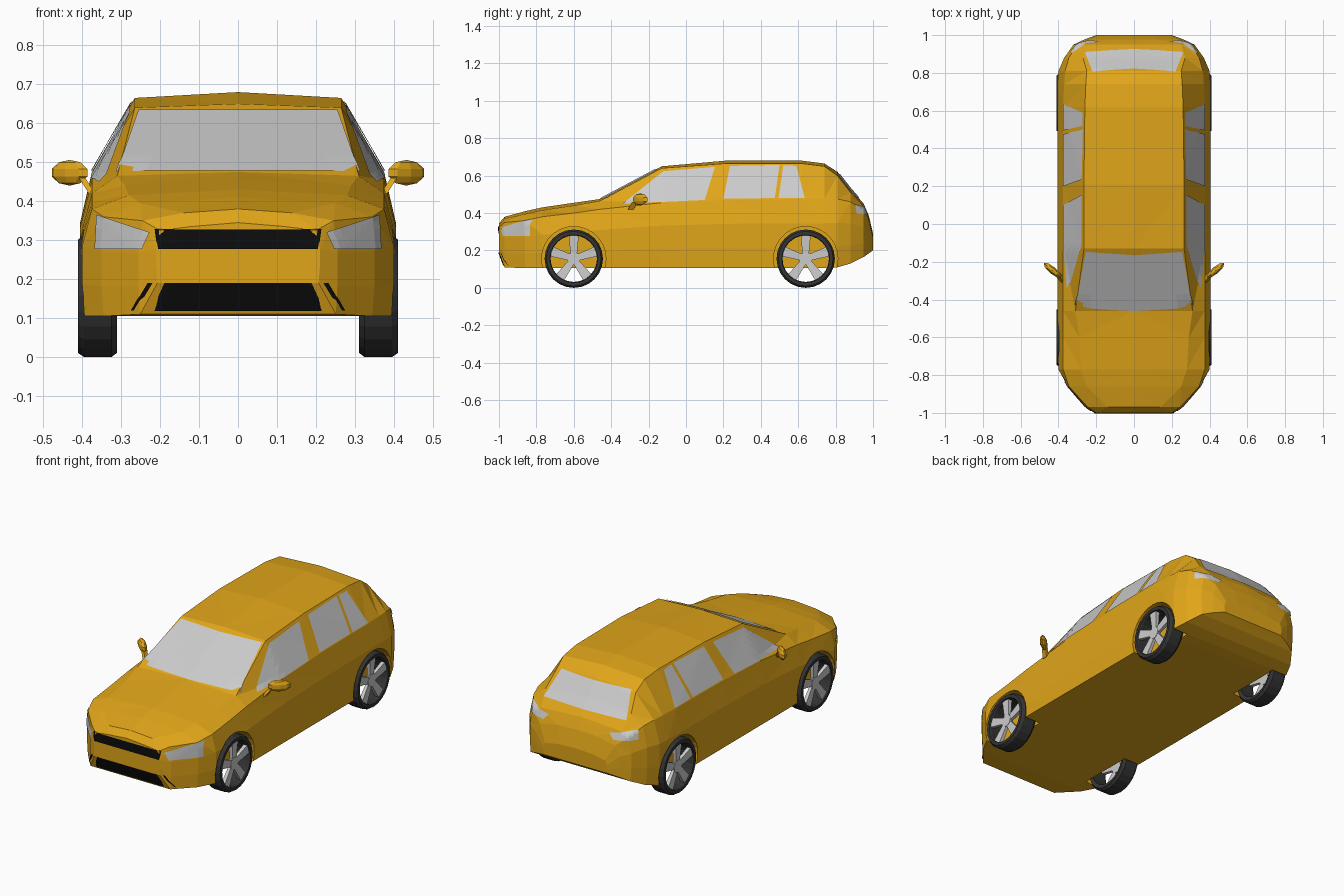
import bpy, bmesh, math
from mathutils import Vector, Matrix
from mathutils.bvhtree import BVHTree

if "Cube" in bpy.data.objects:
    bpy.data.objects.remove(bpy.data.objects["Cube"])


def material(name, rgb):
    m = bpy.data.materials.new(name)
    m.diffuse_color = (*rgb, 1)
    m.use_nodes = True
    m.node_tree.nodes["Principled BSDF"].inputs["Base Color"].default_value = m.diffuse_color
    return m


PAINT = material("paint", (0.75, 0.38, 0.01))
RUBBER = material("rubber", (0.035, 0.035, 0.035))
BLACK = material("black", (0.004, 0.004, 0.004))


def make_object(name, bm, mat=None):
    me = bpy.data.meshes.new(name)
    bm.to_mesh(me)
    bm.free()
    ob = bpy.data.objects.new(name, me)
    bpy.context.collection.objects.link(ob)
    if mat:
        me.materials.append(mat)
    return ob


def loft(rings, closed=False):
    """Skin a list of equal point loops, capped unless the loft closes on itself."""
    bm = bmesh.new()
    vs = [[bm.verts.new(p) for p in r] for r in rings]
    n = len(vs[0])
    for i in range(len(vs) if closed else len(vs) - 1):
        a, b = vs[i], vs[(i + 1) % len(vs)]
        for j in range(n):
            k = (j + 1) % n
            bm.faces.new((a[j], a[k], b[k], b[j]))
    if not closed:
        bm.faces.new(vs[0])
        bm.faces.new(vs[-1])
    bmesh.ops.recalc_face_normals(bm, faces=bm.faces)
    return bm


# Body sections: y, floor z, side x, shoulder x, z, roof edge x, z, centre z
SECTIONS = [
    (-1.0, .19, .21, .20, .325, .12, .335, .345),
    (-.97, .11, .255, .245, .35, .14, .37, .38),
    (-.86, .105, .35, .345, .36, .25, .395, .41),
    (-.77, .105, .40, .375, .38, .28, .415, .43),
    (-.60, .105, .405, .375, .40, .29, .44, .455),
    (-.46, .105, .405, .375, .42, .31, .465, .475),
    (-.13, .105, .405, .375, .455, .265, .64, .65),
    (.21, .105, .405, .375, .47, .265, .665, .68),
    (.62, .105, .405, .375, .475, .26, .665, .68),
    (.74, .105, .405, .37, .475, .255, .65, .665),
    (.81, .11, .40, .365, .475, .25, .60, .62),
    (.88, .13, .37, .345, .46, .27, .51, .53),
    (.95, .165, .32, .30, .41, .25, .435, .45),
    (.978, .185, .26, .24, .36, .12, .38, .385),
    (1.0, .20, .20, .19, .27, .10, .285, .29),
]


def section(y, zb, w, ws, zs, wr, zr, zc):
    h = zs - zb
    half = [(.985 * w, zb), (w, zb + .3 * h), (w, zb + .65 * h), (ws, zs), (wr, zr)]
    return ([(x, y, z) for x, z in half] + [(0, y, zc)]
            + [(-x, y, z) for x, z in reversed(half)])


bm = loft([section(*s) for s in SECTIONS])
bmesh.ops.triangulate(bm, faces=bm.faces)
surface = BVHTree.FromBMesh(bm)
body = make_object("body", bm, PAINT)


# Thin panels that follow the body surface
def panel(name, corners, view, mat=None, n=8, offset=.004):
    """Project a four-cornered patch on the body; view is the side it is seen from."""
    view = Vector(view)
    bm = bmesh.new()
    a, b, c, d = [Vector(p) for p in corners]
    grid = []
    for i in range(n + 1):
        row = []
        for j in range(n + 1):
            u, v = i / n, j / n
            p = a.lerp(b, u).lerp(d.lerp(c, u), v)
            if view.x:
                start = Vector((2 * view.x, p.x, p.y))
            else:
                start = Vector((p.x, 2 * view.y, p.y))
            hit, normal, _, _ = surface.ray_cast(start, -view)
            if hit is None:
                hit, normal, _, _ = surface.find_nearest(start - view)
            row.append(bm.verts.new(hit + normal * offset))
        grid.append(row)
    for i in range(n):
        for j in range(n):
            bm.faces.new((grid[i][j], grid[i + 1][j], grid[i + 1][j + 1], grid[i][j + 1]))
    bm.normal_update()
    if sum((f.normal.dot(view) for f in bm.faces)) < 0:
        bmesh.ops.reverse_faces(bm, faces=bm.faces)
    return make_object(name, bm, mat)


def sym(xb, zb, xt, zt):
    return [(-xb, zb), (xb, zb), (xt, zt), (-xt, zt)]


FRONT, BACK = (0, -1, 0), (0, 1, 0)
panel("windscreen", sym(.31, .475, .255, .632), FRONT)
panel("upper_grille", sym(.205, .277, .212, .328), FRONT, BLACK)
panel("lower_intake", sym(.272, .12, .23, .19), FRONT, BLACK)
panel("rear_window", sym(.26, .48, .22, .607), BACK)
panel("plate_recess", sym(.13, .215, .16, .265), BACK, PAINT)

WINDOWS = {
    "front_window": [(-.34, .447), (.10, .468), (.155, .645), (-.12, .622)],
    "rear_door_window": [(.20, .475), (.475, .478), (.50, .655), (.235, .65)],
    "quarter_window": [(.495, .478), (.635, .478), (.59, .65), (.52, .654)],
}
for s, side in ((1, "right"), (-1, "left")):
    for name, pts in WINDOWS.items():
        panel(f"{side}_{name}", pts, (s, 0, 0))
    panel(f"{side}_headlight", [(s * x, z) for x, z in
          ((.245, .277), (.365, .277), (.36, .365), (.225, .32))], FRONT)
    panel(f"{side}_tail_light", [(s * x, z) for x, z in
          ((.22, .385), (.335, .395), (.33, .445), (.19, .415))], BACK)

    # Door mirror and its stalk
    bm = bmesh.new()
    bmesh.ops.create_uvsphere(bm, u_segments=8, v_segments=5, radius=1, matrix=(
        Matrix.Translation((s * .432, -.245, .473))
        @ Matrix.Rotation(s * math.radians(40), 4, 'Z')
        @ Matrix.Diagonal((.062, .02, .033, 1))))
    make_object(f"{side}_mirror", bm, PAINT)
    stalk = [[(s * (x + dx), y + dy, z) for dx, dy in
              ((-.008, -.02), (.008, -.02), (.008, .01), (-.008, .01))]
             for x, y, z in ((.375, -.29, .42), (.40, -.268, .46))]
    make_object(f"{side}_mirror_stalk", loft(stalk), PAINT)


# Wheels and wheel wells
RADIUS, SIDES = .156, 24
TYRE = [(.124, .315), (.145, .31), (.156, .325), (.156, .395), (.146, .41), (.128, .41), (.124, .40)]
ACROSS = Matrix.Rotation(math.pi / 2, 4, 'Y')


def disc(x, y, radius, depth, sides):
    bm = bmesh.new()
    bmesh.ops.create_cone(bm, cap_ends=True, segments=sides, radius1=radius, radius2=radius,
                          depth=depth, matrix=Matrix.Translation((x, y, RADIUS)) @ ACROSS)
    return bm


def polar(x, y, r, across, angle, s):
    c, sn = math.cos(angle), math.sin(angle)
    return (s * x, y + r * c - across * sn, RADIUS + r * sn + across * c)


for s, side in ((1, "right"), (-1, "left")):
    for y, end in ((-.60, "front"), (.64, "rear")):
        cutter = make_object("well_cutter", disc(s * .40, y, .172, .20, 28))
        cutter.hide_render = True
        mod = body.modifiers.new("wheel_well", 'BOOLEAN')
        mod.operation, mod.solver, mod.object = 'DIFFERENCE', 'EXACT', cutter
        bpy.context.view_layer.objects.active = body
        bpy.ops.object.modifier_apply(modifier=mod.name)
        bpy.data.objects.remove(cutter)

        rings = [[polar(x, y, r, 0, 2 * math.pi * k / SIDES, s) for r, x in TYRE]
                 for k in range(SIDES)]
        make_object(f"{end}_{side}_tyre", loft(rings, closed=True), RUBBER)
        make_object(f"{end}_{side}_hub", disc(s * .388, y, .036, .022, 10))
        for k in range(5):
            ang = math.pi / 2 + 2 * math.pi * k / 5
            spoke = [[polar(x, y, r, t, ang, s) for x, t in
                      ((.38, -w), (.38, w), (xo, w), (xo, -w))]
                     for r, w, xo in ((.02, .017, .396), (.127, .027, .403))]
            make_object(f"{end}_{side}_spoke_{k + 1}", loft(spoke))
